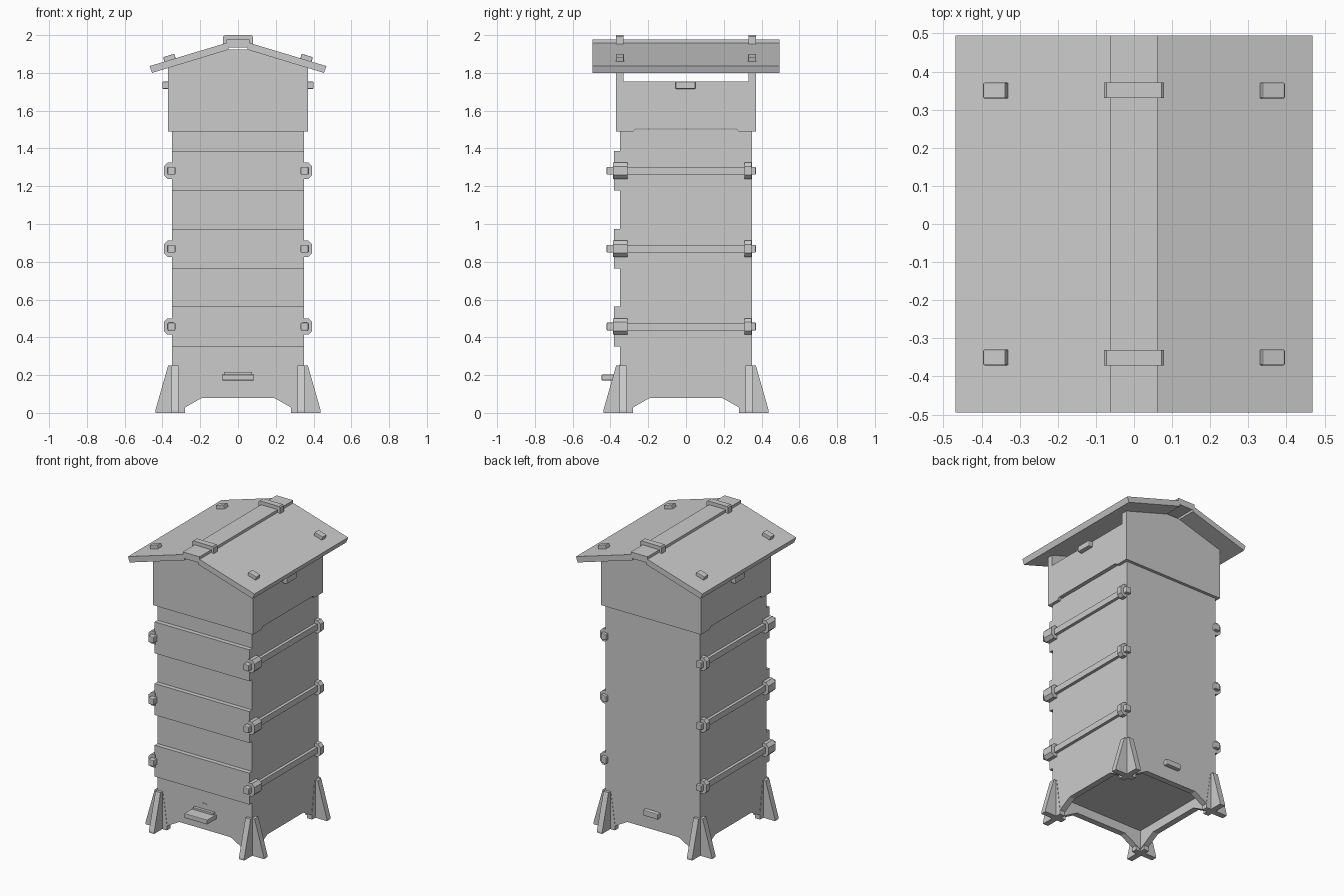
import bpy, bmesh, math
from mathutils import Matrix, Vector

old = bpy.data.objects.get("Cube")
if old:
    bpy.data.objects.remove(old, do_unlink=True)

# One plain colour for the whole hive
grey = bpy.data.materials.new("plain_grey")
grey.use_nodes = True
grey.diffuse_color = (0.6, 0.6, 0.6, 1)
grey.node_tree.nodes["Principled BSDF"].inputs["Base Color"].default_value = (0.6, 0.6, 0.6, 1)


def prism(name, pts, axis, lo, hi, bevel=0):
    """Extrude a profile: (x, z) along y, or (y, z) along x."""
    def place(p, d):
        return (p[0], d, p[1]) if axis == "y" else (d, p[0], p[1])
    bm = bmesh.new()
    face = bm.faces.new([bm.verts.new(place(p, lo)) for p in pts])
    ext = bmesh.ops.extrude_face_region(bm, geom=[face])["geom"]
    step = Vector(place((0, 0), hi - lo))
    bmesh.ops.translate(bm, vec=step, verts=[v for v in ext if isinstance(v, bmesh.types.BMVert)])
    bmesh.ops.recalc_face_normals(bm, faces=bm.faces)
    mesh = bpy.data.meshes.new(name)
    bm.to_mesh(mesh)
    bm.free()
    mesh.materials.append(grey)
    ob = bpy.data.objects.new(name, mesh)
    bpy.context.collection.objects.link(ob)
    if bevel:
        mod = ob.modifiers.new("Bevel", "BEVEL")
        mod.width = bevel
        mod.segments = 2
    return ob


def box(name, x, y, z, bevel=0):
    pts = [(x[0], z[0]), (x[1], z[0]), (x[1], z[1]), (x[0], z[1])]
    return prism(name, pts, "y", y[0], y[1], bevel)


def both(half):
    """Complete a profile by mirroring its right half."""
    return half + [(-a, b) for a, b in reversed(half)]


def span(sign, a, b):
    return sorted((sign * a, sign * b))


W = 0.35   # half width of the hive body
SIDES = {"left": 1, "right": -1}
ENDS = {"back": 1, "front": -1}

# Body and hollow base with cut-away skirts
box("hive_body", (-W, W), (-W, W), (0.14, 1.5))
skirt = both([(0.19, 0.08), (0.31, 0.012), (W, 0.012), (W, 0.14)])
for end, s in ENDS.items():
    prism(end + "_skirt", skirt, "y", *span(s, W - 0.04, W))
for side, s in SIDES.items():
    prism(side + "_skirt", skirt, "x", *span(s, W - 0.04, W))

# Corner legs: two crossing tapered fins each
for side, sx in SIDES.items():
    for end, sy in ENDS.items():
        fin = [(0.28, 0), (0.438, 0), (0.438, 0.012), (0.37, 0.25), (0.31, 0.25), (0.28, 0.04)]
        prism(f"{end}_{side}_leg_side_fin", [(sx * a, b) for a, b in fin],
              "y", *span(sy, 0.314, 0.352))
        prism(f"{end}_{side}_leg_end_fin", [(sy * a, b) for a, b in fin],
              "x", *span(sx, 0.314, 0.352))

# Entrance landing board, entrance notch and rear handle
box("landing_board", (-0.085, 0.085), (-0.447, -0.34), (0.172, 0.203), 0.004)
box("landing_lip", (-0.075, 0.075), (-0.37, -0.34), (0.2, 0.216))
prism("entrance_mark", both([(0.008, 0.24), (0.018, 0.255)]), "y", -0.353, -0.345)
box("rear_handle", (-0.055, 0.055), (0.34, 0.378), (0.17, 0.207), 0.005)

# Three box levels: front shutter, side rails, clamps and knobs
for i, zc in enumerate((0.457, 0.869, 1.282)):
    n = str(i + 1)
    box("front_shutter_" + n, (-W, W), (-0.38, -0.345), (zc - 0.105, zc + 0.105))
    for side, s in SIDES.items():
        box(f"{side}_rail_{n}", span(s, 0.345, 0.37), (-W, W), (zc - 0.02, zc + 0.02))
        clamp = [(0.345, -0.043), (0.373, -0.043), (0.393, -0.023),
                 (0.393, 0.023), (0.373, 0.043), (0.345, 0.043)]
        clamp = [(s * a, zc + b) for a, b in clamp]
        for end, lo, hi, tip in (("front", -0.386, -0.31, -0.42), ("back", 0.31, 0.346, 0.37)):
            prism(f"{end}_{side}_clamp_{n}", clamp, "y", lo, hi)
            start = lo if end == "front" else hi
            inner = start - math.copysign(0.02, start)
            box(f"{end}_{side}_knob_{n}", span(s, 0.332, 0.372),
                sorted((inner, tip)), (zc - 0.021, zc + 0.021), 0.005)

# Roof box: gabled ends, lower side panels with notched bottoms, handles
R = 0.37
gable = both([(R, 1.49), (R, 1.826), (0.05, 1.925)])
for end, s in ENDS.items():
    prism(end + "_gable", gable, "y", *span(s, R - 0.04, R))
panel = both([(0.265, 1.505), (0.28, 1.49), (R - 0.04, 1.49), (R - 0.04, 1.755)])
for side, s in SIDES.items():
    prism(side + "_roof_panel", panel, "x", *span(s, R - 0.04, R))
    box(side + "_handle", span(s, R - 0.005, 0.4), (-0.055, 0.05), (1.715, 1.754), 0.005)

# Roof slabs with pegs lying along the slope
D = 0.495
slab = [(0.455, 1.8), (0.468, 1.836), (0.05, 1.962), (0.05, 1.923)]
tilt = math.atan2(0.126, 0.418)
for side, s in SIDES.items():
    prism(side + "_roof_slab", [(s * a, b) for a, b in slab], "y", -D, D)
    for end, e in ENDS.items():
        peg = box(f"{end}_{side}_roof_peg", (-0.031, 0.031), (-0.021, 0.021), (-0.01, 0.024), 0.004)
        peg.matrix_world = (Matrix.Translation((s * 0.36, e * 0.35, 1.869))
                            @ Matrix.Rotation(s * tilt, 4, "Y"))

# Ridge board and its straps
ridge = both([(0.045, 1.934), (0.062, 1.95), (0.062, 1.976)])
prism("ridge_board", ridge, "y", -D, D)
strap = both([(0.066, 1.95), (0.079, 1.95), (0.079, 1.993), (0.072, 2.0)])
for end, e in ENDS.items():
    prism(end + "_ridge_strap", strap, "y", *span(e, 0.331, 0.371))
